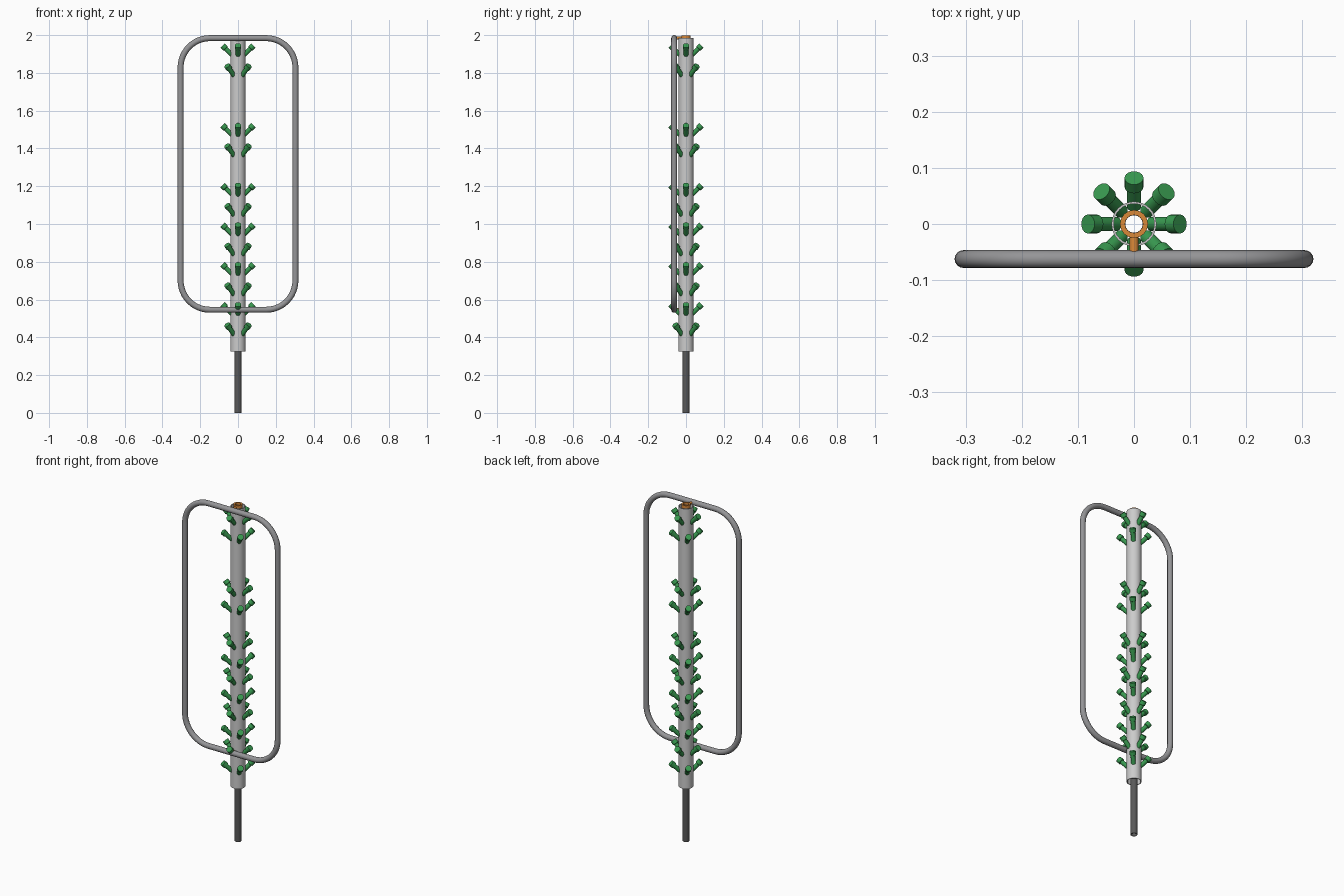
import bpy, bmesh, math
from mathutils import Vector, Matrix

cube = bpy.data.objects.get("Cube")
if cube:
    bpy.data.objects.remove(cube, do_unlink=True)


def material(name, rgb, rough=0.6):
    m = bpy.data.materials.new(name)
    m.use_nodes = True
    m.diffuse_color = (*rgb, 1)
    b = m.node_tree.nodes["Principled BSDF"]
    b.inputs["Base Color"].default_value = (*rgb, 1)
    b.inputs["Roughness"].default_value = rough
    return m


LIGHT = material("light grey", (0.60, 0.60, 0.60))
MID = material("mid grey", (0.30, 0.30, 0.31))
DARK = material("dark grey", (0.10, 0.10, 0.10))
GREEN = material("green", (0.04, 0.32, 0.08))
ORANGE = material("orange", (0.70, 0.25, 0.04))


def finish(name, bm, mat):
    bmesh.ops.recalc_face_normals(bm, faces=bm.faces)
    mesh = bpy.data.meshes.new(name)
    bm.to_mesh(mesh)
    bm.free()
    mesh.materials.append(mat)
    ob = bpy.data.objects.new(name, mesh)
    bpy.context.collection.objects.link(ob)
    bpy.ops.object.select_all(action='DESELECT')
    bpy.context.view_layer.objects.active = ob
    ob.select_set(True)
    bpy.ops.object.shade_smooth_by_angle(angle=math.radians(35))
    return ob


def lathe(bm, profile, sides, matrix=Matrix(), closed=False):
    """Spin (radius, height) points about the local z axis."""
    rings = []
    for r, h in profile:
        rings.append([bm.verts.new(matrix @ Vector((
            r * math.cos(math.tau * i / sides), r * math.sin(math.tau * i / sides), h)))
            for i in range(sides)])
    pairs = list(zip(rings, rings[1:]))
    if closed:
        pairs.append((rings[-1], rings[0]))
    for a, b in pairs:
        for i in range(sides):
            j = (i + 1) % sides
            bm.faces.new((a[i], a[j], b[j], b[i]))
    if not closed:
        bm.faces.new(rings[0])
        bm.faces.new(rings[-1])


def tube(name, inner, outer, low, high, mat, sides=32):
    bm = bmesh.new()
    lathe(bm, [(inner, low), (outer, low), (outer, high), (inner, high)], sides, closed=True)
    return finish(name, bm, mat)


# Hollow pole and the thinner mast inside it
tube("outer_pole", 0.036, 0.04, 0.325, 1.985, LIGHT)
tube("inner_mast", 0.0155, 0.0185, 0.0, 1.985, DARK, 24)

# Collars with a short strut reaching forward to the loop
for label, z in (("top", 1.984), ("bottom", 0.546)):
    tube(label + "_collar", 0.016, 0.025, z - 0.013, z + 0.013, ORANGE, 16)
    bm = bmesh.new()
    turn = Matrix.Translation((0, -0.02, z)) @ Matrix.Rotation(math.pi / 2, 4, 'X')
    lathe(bm, [(0.008, 0), (0.008, 0.04)], 12, turn)
    finish(label + "_strut", bm, ORANGE)

# Rounded rectangular loop swept from a circular section
HALF_W, LOW, HIGH, CORNER, TUBE_R, FRONT_Y = 0.304, 0.546, 1.984, 0.155, 0.0158, -0.0625
path = []
for k, (sx, cz) in enumerate(((1, HIGH - CORNER), (-1, HIGH - CORNER),
                              (-1, LOW + CORNER), (1, LOW + CORNER))):
    for s in range(13):
        a = math.pi / 2 * (k + s / 12)
        out = Vector((math.cos(a), 0, math.sin(a)))
        path.append((Vector((sx * (HALF_W - CORNER), FRONT_Y, cz)) + out * CORNER, out))
bm = bmesh.new()
rings = []
for p, out in path:
    rings.append([bm.verts.new(p + TUBE_R * (out * math.cos(t) + Vector((0, math.sin(t), 0))))
                  for t in (math.tau * i / 16 for i in range(16))])
for k, a in enumerate(rings):
    b = rings[(k + 1) % len(rings)]
    for i in range(16):
        j = (i + 1) % 16
        bm.faces.new((a[i], a[j], b[j], b[i]))
finish("loop_element", bm, MID)

# Upward-tilted nozzles: a stem with a wider tip, in staggered rings of four
STEM, TIP, LENGTH = 0.0125, 0.0168, 0.072
for n, top in enumerate((1.945, 1.522, 1.206, 0.996, 0.786, 0.574)):
    for row, (z, offset) in enumerate(((top, 0), (top - 0.107, math.pi / 4))):
        bm = bmesh.new()
        for q in range(4):
            place = (Matrix.Translation((0, 0, z))
                     @ Matrix.Rotation(offset + q * math.pi / 2, 4, 'Z')
                     @ Matrix.Translation((0.082, 0, 0))
                     @ Matrix.Rotation(math.pi / 4, 4, 'Y'))
            lathe(bm, [(STEM, -LENGTH), (STEM, -0.024), (TIP, -0.022), (TIP, 0)], 20, place)
        finish(f"nozzle_ring_{n + 1}_{'upper' if row == 0 else 'lower'}", bm, GREEN)
